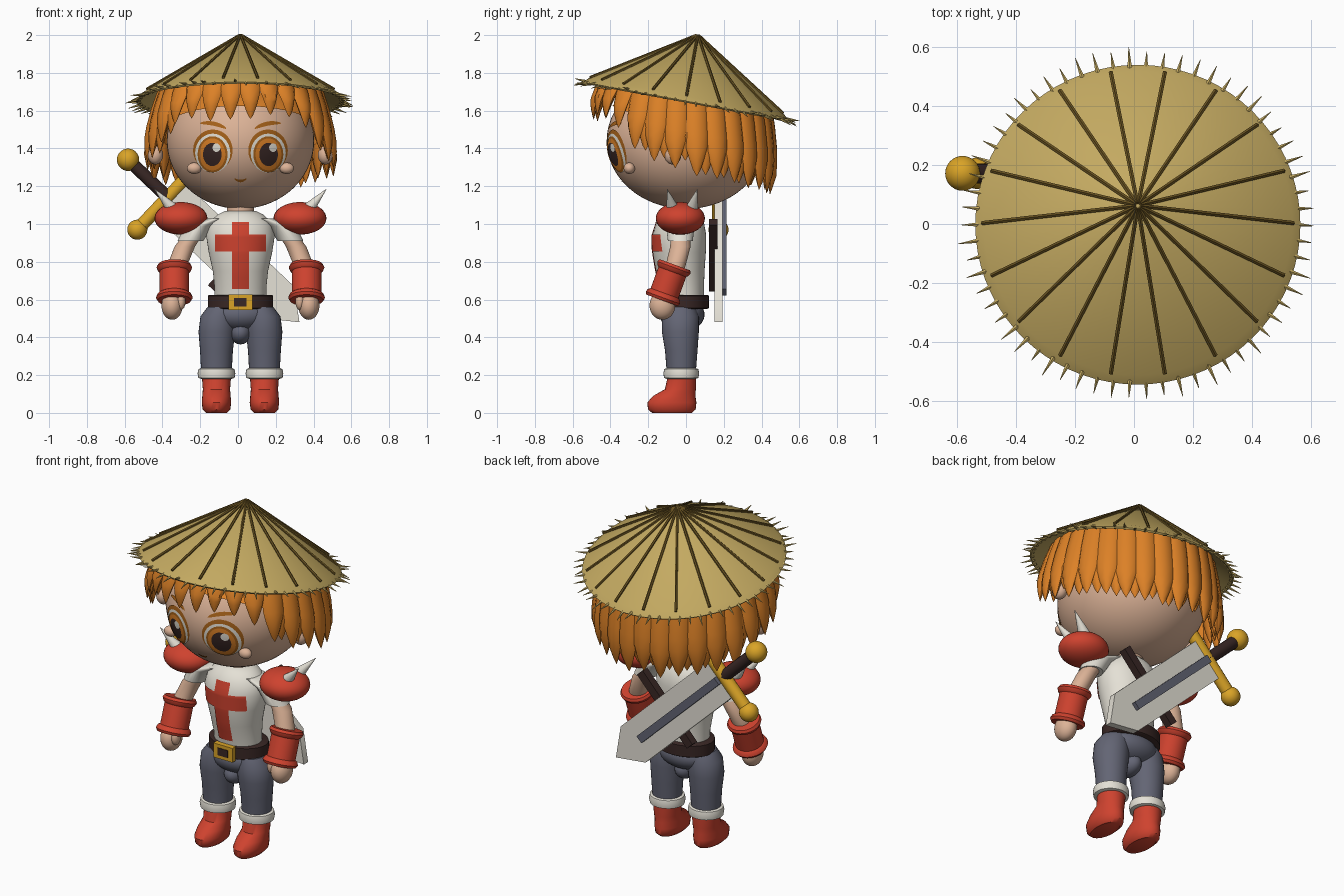
import bpy, bmesh, math, random
from mathutils import Matrix, Vector

if "Cube" in bpy.data.objects:
    bpy.data.objects.remove(bpy.data.objects["Cube"])

random.seed(4)
CX = 0.013  # the body sits slightly right of centre


def material(name, rgb):
    m = bpy.data.materials.new(name)
    m.diffuse_color = (*rgb, 1)
    m.use_nodes = True
    m.node_tree.nodes["Principled BSDF"].inputs["Base Color"].default_value = m.diffuse_color
    return m


STRAW = material("straw", (0.55, 0.40, 0.12))
RIB = material("dark_straw", (0.14, 0.085, 0.015))
HAIR = material("orange", (0.72, 0.22, 0.02))
SKIN = material("skin", (0.72, 0.45, 0.31))
RED = material("red", (0.62, 0.055, 0.028))
WHITE = material("off_white", (0.78, 0.75, 0.67))
SLATE = material("slate", (0.125, 0.13, 0.175))
DARK = material("dark_brown", (0.04, 0.02, 0.018))
GOLD = material("gold", (0.70, 0.37, 0.02))
BROWN = material("eye_brown", (0.38, 0.12, 0.01))


def finish(bm, name, mat, recalc=True):
    if recalc:
        bmesh.ops.recalc_face_normals(bm, faces=bm.faces)
    me = bpy.data.meshes.new(name)
    bm.to_mesh(me)
    bm.free()
    me.materials.append(mat)
    ob = bpy.data.objects.new(name, me)
    bpy.context.collection.objects.link(ob)
    ob.location.x = CX
    return ob


def bridge(bm, loops):
    rows = [[bm.verts.new(p) for p in loop] for loop in loops]
    n = len(rows[0])
    for a, b in zip(rows, rows[1:]):
        for i in range(n):
            bm.faces.new((a[i], a[(i + 1) % n], b[(i + 1) % n], b[i]))
    bm.faces.new(rows[0][::-1])
    bm.faces.new(rows[-1])


def loft(name, rings, mat, n=32, matrix=Matrix()):
    """Elliptic rings given as x, y, z, rx, ry."""
    bm = bmesh.new()
    ang = [2 * math.pi * i / n for i in range(n)]
    bridge(bm, [[matrix @ Vector((x + rx * math.cos(a), y + ry * math.sin(a), z)) for a in ang]
                for x, y, z, rx, ry in rings])
    return finish(bm, name, mat)


def ellipsoid(name, c, r, mat, u=32, v=20):
    bm = bmesh.new()
    bmesh.ops.create_uvsphere(bm, u_segments=u, v_segments=v, radius=1,
                              matrix=Matrix.Translation(c) @ Matrix.Diagonal((*r, 1)))
    return finish(bm, name, mat)


def add_cone(bm, a, b, r0, r1, n=16):
    a, b = Vector(a), Vector(b)
    rot = (b - a).to_track_quat('Z', 'Y').to_matrix().to_4x4()
    bmesh.ops.create_cone(bm, cap_ends=True, segments=n, radius1=r0, radius2=r1,
                          depth=(b - a).length, matrix=Matrix.Translation((a + b) / 2) @ rot)


def rod(name, a, b, r0, r1, mat, n=16):
    bm = bmesh.new()
    add_cone(bm, a, b, r0, r1, n)
    return finish(bm, name, mat)


def box(name, c, size, mat, matrix=Matrix()):
    bm = bmesh.new()
    bmesh.ops.create_cube(bm, size=1, matrix=matrix @ Matrix.Translation(c) @ Matrix.Diagonal((*size, 1)))
    return finish(bm, name, mat)


def lerp(x, pts):
    for (x0, *a), (x1, *b) in zip(pts, pts[1:]):
        if x <= x1:
            t = (x - x0) / (x1 - x0)
            return [p + (q - p) * t for p, q in zip(a, b)]
    return list(pts[-1][1:])


# Straw hat: tilted cone shell, ribs and a fringe of straw ends
HAT = Matrix.Translation((0, 0, 1.663)) @ Matrix.Rotation(math.radians(-10.5), 4, 'X')
hat_profile = [(0.001, 0.342), (0.525, 0.015), (0.552, -0.012), (0.545, -0.02), (0.52, -0.002), (0.001, 0.325)]
loft("hat", [(0, 0, z, r, r) for r, z in hat_profile], STRAW, 72, HAT)


def polar(r, a, z):
    return HAT @ Vector((r * math.cos(a), r * math.sin(a), z))


ribs, fringe = bmesh.new(), bmesh.new()
for i in range(18):
    a = math.radians(20 * i)
    add_cone(ribs, polar(0.008, a, 0.34), polar(0.528, a, 0.018), 0.008, 0.008, 6)
for i in range(62):
    a = 2 * math.pi * i / 62
    add_cone(fringe, polar(0.53, a, -0.008), polar(random.uniform(0.59, 0.615), a, random.uniform(-0.04, 0.0)),
             0.01, 0.001, 6)
finish(ribs, "hat_ribs", RIB)
finish(fringe, "hat_fringe", STRAW)

# Head
HC, HR = Vector((0, 0, 1.44)), Vector((0.39, 0.42, 0.36))
ellipsoid("head", HC, HR, SKIN, 56, 36)
loft("neck", [(0, -0.02, 1.0, 0.075, 0.07), (0, -0.02, 1.14, 0.07, 0.07)], SKIN)


def face_plate(name, x, z, rx, rz, off, mat, tilt=0.0, bend=0.0):
    """Thin oval lying on the face."""
    bm, n, rows = bmesh.new(), 28, []
    for k in (0.05, 0.35, 0.7, 1):
        row = []
        for i in range(n):
            a = 2 * math.pi * i / n
            u, v = rx * k * math.cos(a), rz * k * math.sin(a) + bend * (k * math.cos(a)) ** 2
            px = x + u * math.cos(tilt) - v * math.sin(tilt)
            pz = z + u * math.sin(tilt) + v * math.cos(tilt) - HC.z
            py = -HR.y * math.sqrt(max(0, 1 - (px / HR.x) ** 2 - (pz / HR.z) ** 2))
            row.append(bm.verts.new(HC + Vector((px, py, pz)) * (1 + off)))
        rows.append(row)
    bm.faces.new(rows[0])
    for p, q in zip(rows, rows[1:]):
        for i in range(n):
            j = (i + 1) % n
            bm.faces.new((p[i], q[i], q[j], p[j]))
    return finish(bm, name, mat, False)


# Face details
for s in (-1, 1):
    ex = s * 0.145
    face_plate("eye_lash", ex, 1.39, 0.104, 0.11, 0.008, BROWN)
    face_plate("eye_white", ex, 1.376, 0.092, 0.102, 0.013, WHITE)
    face_plate("iris_rim", ex, 1.37, 0.078, 0.094, 0.018, BROWN)
    face_plate("iris", ex, 1.37, 0.067, 0.083, 0.023, HAIR)
    face_plate("pupil", ex, 1.37, 0.048, 0.06, 0.028, DARK)
    face_plate("eye_shine", ex + 0.022, 1.405, 0.02, 0.022, 0.033, WHITE)
    face_plate("eyebrow", s * 0.14, 1.53, 0.07, 0.011, 0.012, BROWN, s * 0.2, -0.012)
    ellipsoid("cheek", (s * 0.245, -0.30, 1.295), (0.038, 0.03, 0.03), SKIN)
    ellipsoid("ear", (s * 0.45, -0.07, 1.365), (0.04, 0.045, 0.05), SKIN)
face_plate("mouth", 0, 1.23, 0.032, 0.007, 0.01, BROWN, 0, 0.012)

# Hair: sloped cap with hanging pointed locks
bm = bmesh.new()
bmesh.ops.create_uvsphere(bm, u_segments=40, v_segments=24, radius=1,
                          matrix=Matrix.Translation((0, 0, 1.5)) @ Matrix.Diagonal((0.435, 0.445, 0.26, 1)))
bmesh.ops.bisect_plane(bm, geom=bm.verts[:] + bm.edges[:] + bm.faces[:], plane_co=(0, 0, 1.47),
                       plane_no=(0, 0.4, 1), clear_inner=True)
finish(bm, "hair_cap", HAIR)

TIPS = [(0, 1.57), (30, 1.56), (45, 1.51), (55, 1.44), (65, 1.36), (90, 1.29), (110, 1.22), (140, 1.17), (180, 1.17)]
FLARE = [(0, 0.06), (60, 0.08), (100, 0.08), (140, 0.03), (180, 0.015)]
locks = bmesh.new()


def add_lock(deg, half, inset, lift):
    phi = abs((deg + 180) % 360 - 180)
    a = math.radians(deg)
    out, side = Vector((math.sin(a), -math.cos(a), 0)), Vector((math.cos(a), math.sin(a), 0))
    root = Vector((0.415 * out.x, 0.43 * out.y, 0))
    top = 1.70 - 0.18 * root.y
    tip = lerp(phi, TIPS)[0] + lift + random.uniform(-0.02, 0.02)
    flare = lerp(phi, FLARE)[0]
    loops = []
    for t in (0, 0.25, 0.5, 0.65, 0.8, 0.92, 1):
        d = (1 - t) * (top - tip)
        w = half * min(1, (d / 0.16) ** 0.7) + 0.001
        th = 0.026 * min(1, d / 0.1 + 0.05)
        c = root + out * (flare * t + 0.02 * math.sin(math.pi * t) - inset)
        c.z = tip + d
        loops.append([c + side * w * math.cos(k * math.pi / 4) + out * th * math.sin(k * math.pi / 4)
                      for k in range(8)])
    bridge(locks, loops)


for i in range(28):
    deg = (i + 0.5) * 360 / 28
    add_lock(deg, 0.058, 0.0, 0)
    if 55 < deg < 305:
        add_lock(deg + 6, 0.058, 0.022, 0.03)
finish(locks, "hair_locks", HAIR)

# Torso with a cross laid on the chest
TORSO = [(0.58, 0.137, 0.11, -0.015), (0.66, 0.137, 0.115, -0.02), (0.75, 0.146, 0.128, -0.03),
         (0.85, 0.168, 0.14, -0.035), (0.94, 0.182, 0.142, -0.035), (1.01, 0.165, 0.125, -0.03),
         (1.05, 0.12, 0.095, -0.025), (1.07, 0.08, 0.07, -0.02)]
loft("shirt", [(0, cy, z, rx, ry) for z, rx, ry, cy in TORSO], WHITE, 48)


def chest_bar(name, hx, z0, z1, off):
    bm, rows = bmesh.new(), []
    for j in range(13):
        z = z0 + (z1 - z0) * j / 12
        rx, ry, cy = lerp(z, TORSO)
        rows.append([bm.verts.new((x, cy - ry * math.sqrt(1 - (x / rx) ** 2) - off, z))
                     for x in (hx * (i / 6 - 1) for i in range(13))])
    for a, b in zip(rows, rows[1:]):
        for i in range(12):
            bm.faces.new((a[i], a[i + 1], b[i + 1], b[i]))
    finish(bm, name, RED, False)


chest_bar("cross_upright", 0.045, 0.655, 1.01, 0.005)
chest_bar("cross_arm", 0.135, 0.855, 0.945, 0.006)

# Belt, buckle and hips
loft("belt", [(0, -0.01, z, rx, rx - 0.042) for z, rx in ((0.55, 0.165), (0.555, 0.173), (0.62, 0.173), (0.625, 0.165))],
     DARK, 40)
box("buckle", (0, -0.145, 0.586), (0.126, 0.03, 0.084), GOLD)
box("buckle_hole", (0, -0.16, 0.586), (0.066, 0.006, 0.044), DARK)
ellipsoid("hips", (0, -0.02, 0.52), (0.165, 0.118, 0.09), SLATE)
ellipsoid("crotch", (0, -0.03, 0.425), (0.058, 0.085, 0.062), SLATE)

# Limbs, armour and boots, both sides
BRACER = [(-0.1, 0.065), (-0.1, 0.088), (-0.085, 0.097), (-0.068, 0.09), (-0.06, 0.078),
          (0.06, 0.078), (0.068, 0.087), (0.085, 0.094), (0.1, 0.086), (0.1, 0.06)]
CUFF = [(0.18, 0.08), (0.185, 0.096), (0.21, 0.1), (0.232, 0.095), (0.24, 0.075)]
for s in (-1, 1):
    loft("sleeve", [(s * 0.12, -0.03, 1.03, 0.05, 0.07), (s * 0.22, -0.03, 0.99, 0.075, 0.075),
                    (s * 0.265, -0.03, 0.91, 0.068, 0.066)], WHITE)
    loft("arm", [(s * 0.24, -0.03, 0.96, 0.05, 0.05), (s * 0.295, -0.03, 0.88, 0.054, 0.054),
                 (s * 0.335, -0.055, 0.78, 0.053, 0.053), (s * 0.355, -0.1, 0.65, 0.05, 0.05),
                 (s * 0.36, -0.12, 0.58, 0.045, 0.045)], SKIN)
    tilt = Matrix.Translation((s * 0.35, -0.093, 0.69)) @ Matrix.Rotation(math.radians(-20), 4, 'X')
    loft("bracer", [(0, 0, z, r, r) for z, r in BRACER], RED, 36, tilt)
    ellipsoid("hand", (s * 0.362, -0.125, 0.568), (0.056, 0.068, 0.075), SKIN)
    ellipsoid("thumb", (s * 0.315, -0.15, 0.59), (0.024, 0.03, 0.045), SKIN)
    ellipsoid("shoulder_pad", (s * 0.315, -0.03, 1.03), (0.14, 0.13, 0.086), RED)
    for k in (-1, 1):
        rod("pad_spike", (s * 0.36, -0.02 + k * 0.05, 1.08), (s * 0.455, -0.02 + k * 0.08, 1.185), 0.034, 0.001, WHITE)
    loft("leg", [(s * 0.1, -0.03, 0.56, 0.075, 0.08), (s * 0.117, -0.03, 0.51, 0.095, 0.098),
                 (s * 0.125, -0.03, 0.43, 0.097, 0.098), (s * 0.127, -0.025, 0.33, 0.087, 0.086),
                 (s * 0.127, -0.025, 0.2, 0.08, 0.076)], SLATE)
    loft("boot_cuff", [(s * 0.127, -0.025, z, r, r - 0.005) for z, r in CUFF], WHITE)
    loft("boot", [(s * 0.127, -0.075, 0, 0.055, 0.105), (s * 0.127, -0.075, 0.018, 0.073, 0.126),
                  (s * 0.127, -0.075, 0.055, 0.078, 0.13), (s * 0.127, -0.062, 0.09, 0.075, 0.112),
                  (s * 0.127, -0.03, 0.125, 0.072, 0.082), (s * 0.127, -0.022, 0.19, 0.077, 0.075)], RED)

# Sword on the back, built along its own length (local x), flat side facing y
SW = Matrix(((0.726, 0.688, 0, -0.595), (0, 0, -1, 0.172), (-0.688, 0.726, 0, 1.34), (0, 0, 0, 1)))
bm = bmesh.new()
outline = [(0.29, -0.118), (1.095, -0.118), (1.25, 0), (1.095, 0.118), (0.29, 0.118)]
bridge(bm, [[SW @ Vector((x, y, z)) for x, y in outline] for z in (-0.02, 0.02)])
finish(bm, "blade", WHITE)
box("blade_ridge", (0.67, 0, -0.028), (0.7, 0.045, 0.03), SLATE, SW)
rod("sword_grip", SW @ Vector((0, 0, 0)), SW @ Vector((0.3, 0, 0)), 0.034, 0.034, DARK)
rod("sword_guard", SW @ Vector((0.29, -0.235, 0)), SW @ Vector((0.29, 0.235, 0)), 0.035, 0.035, GOLD)
for name, x, y, r in (("pommel", 0, 0, 0.059), ("guard_knob", 0.29, -0.235, 0.053), ("guard_knob", 0.29, 0.235, 0.053)):
    ellipsoid(name, SW @ Vector((x, y, 0)), (r, r, r), GOLD)

# Strap across the back, under the sword
strap = Matrix.Translation((0.01, 0.145, 0.835)) @ Matrix.Rotation(math.radians(-47), 4, 'Y')
box("sword_strap", (0, 0, 0), (0.48, 0.045, 0.05), DARK, strap)

# Smooth shading with sharp edges kept
bpy.ops.object.select_all(action='SELECT')
bpy.context.view_layer.objects.active = bpy.data.objects["head"]
bpy.ops.object.shade_smooth_by_angle(angle=math.radians(42))
